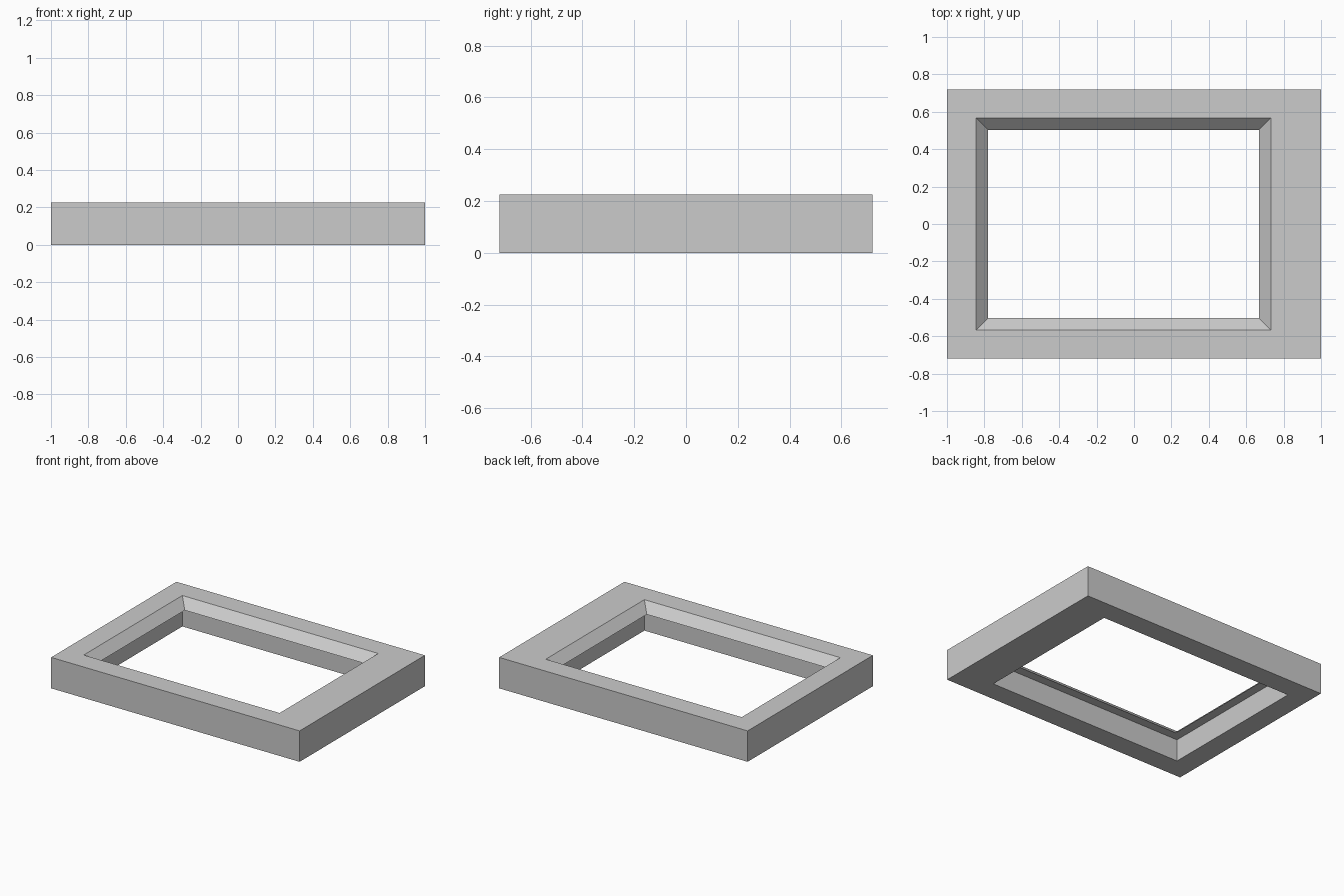
import bpy
import bmesh

cube = bpy.data.objects.get("Cube")
if cube:
    bpy.data.objects.remove(cube, do_unlink=True)

# Plain grey material
GREY = (0.6, 0.6, 0.6, 1.0)
mat = bpy.data.materials.new("plain grey")
mat.use_nodes = True
mat.diffuse_color = GREY
bsdf = next(n for n in mat.node_tree.nodes if n.type == "BSDF_PRINCIPLED")
bsdf.inputs["Base Color"].default_value = GREY

HEIGHT = 0.225
LIP_Z = 0.16        # level of the sharp inner lip
LIP = 0.065         # how far the lip reaches into the opening
OUTER = (-1.0, 1.0, -0.72, 0.72)
OPENING = (-0.845, 0.732, -0.567, 0.567)
THROAT = tuple(v + LIP * s for v, s in zip(OPENING, (1, -1, 1, -1)))


def rectangle(bm, bounds, z):
    x0, x1, y0, y1 = bounds
    return [bm.verts.new((x, y, z)) for x, y in ((x0, y0), (x1, y0), (x1, y1), (x0, y1))]


# Cross-section loops: outside, top, bevel down to the lip, ledge, rebate
bm = bmesh.new()
loops = [rectangle(bm, bounds, z) for bounds, z in (
    (OUTER, 0), (OUTER, HEIGHT), (OPENING, HEIGHT),
    (THROAT, LIP_Z), (OPENING, LIP_Z), (OPENING, 0))]
for i, a in enumerate(loops):
    b = loops[(i + 1) % len(loops)]
    for k in range(4):
        n = (k + 1) % 4
        bm.faces.new((a[k], a[n], b[n], b[k]))
bmesh.ops.recalc_face_normals(bm, faces=bm.faces)

mesh = bpy.data.meshes.new("window_frame")
bm.to_mesh(mesh)
bm.free()
mesh.materials.append(mat)
frame = bpy.data.objects.new("window_frame", mesh)
bpy.context.collection.objects.link(frame)
